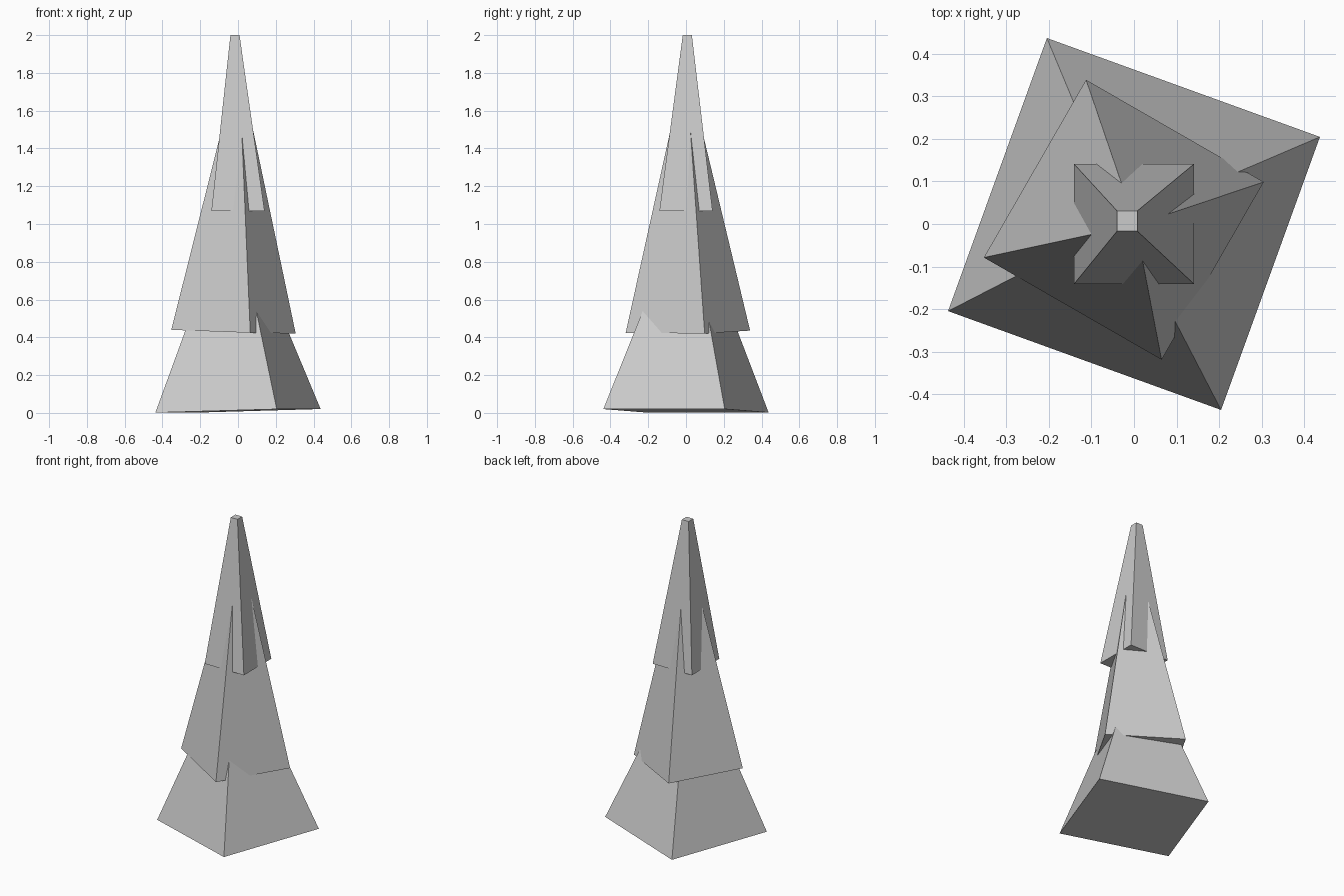
import bpy
import bmesh
from math import cos, sin, radians

default = bpy.data.objects.get("Cube")
if default:
    bpy.data.objects.remove(default, do_unlink=True)

# Plain stone grey
grey = bpy.data.materials.new("stone_grey")
grey.use_nodes = True
GREY = (0.6, 0.6, 0.6, 1.0)
grey.diffuse_color = GREY
grey.node_tree.nodes["Principled BSDF"].inputs["Base Color"].default_value = GREY


def square(centre, radius, angle, tilt):
    """Four corners of a slightly tilted square, counterclockwise."""
    cx, cy, cz = centre
    ring = []
    for k in range(4):
        a = radians(angle + 90 * k)
        dx, dy = radius * cos(a), radius * sin(a)
        ring.append((cx + dx, cy + dy, cz + tilt[0] * dx + tilt[1] * dy))
    return ring


def tier(name, base, base_radius, tip, tip_radius, angle, tilt=(0, 0)):
    """Closed four-sided tapering block leaning from base to tip."""
    bm = bmesh.new()
    low = [bm.verts.new(p) for p in square(base, base_radius, angle, tilt)]
    high = [bm.verts.new(p) for p in square(tip, tip_radius, angle, tilt)]
    bm.faces.new(low[::-1])
    bm.faces.new(high)
    for i in range(4):
        j = (i + 1) % 4
        bm.faces.new((low[i], low[j], high[j], high[i]))
    mesh = bpy.data.meshes.new(name)
    bm.to_mesh(mesh)
    bm.free()
    mesh.materials.append(grey)
    obj = bpy.data.objects.new(name, mesh)
    bpy.context.collection.objects.link(obj)
    return obj


# Three stacked tiers, each turned against the one below
tier("lower_tier", (0, 0, 0.011), 0.483, (-0.018, 0.005, 0.8), 0.142,
     25.1, (0.0258, -0.0087))
tier("middle_tier", (-0.024, 0.01, 0.43), 0.341, (-0.001, 0, 1.6), 0.062,
     15.1, (-0.032, 0.009))
tier("upper_tier", (0, 0, 1.07), 0.199, (-0.016, 0.007, 2.0), 0.034, 45)
